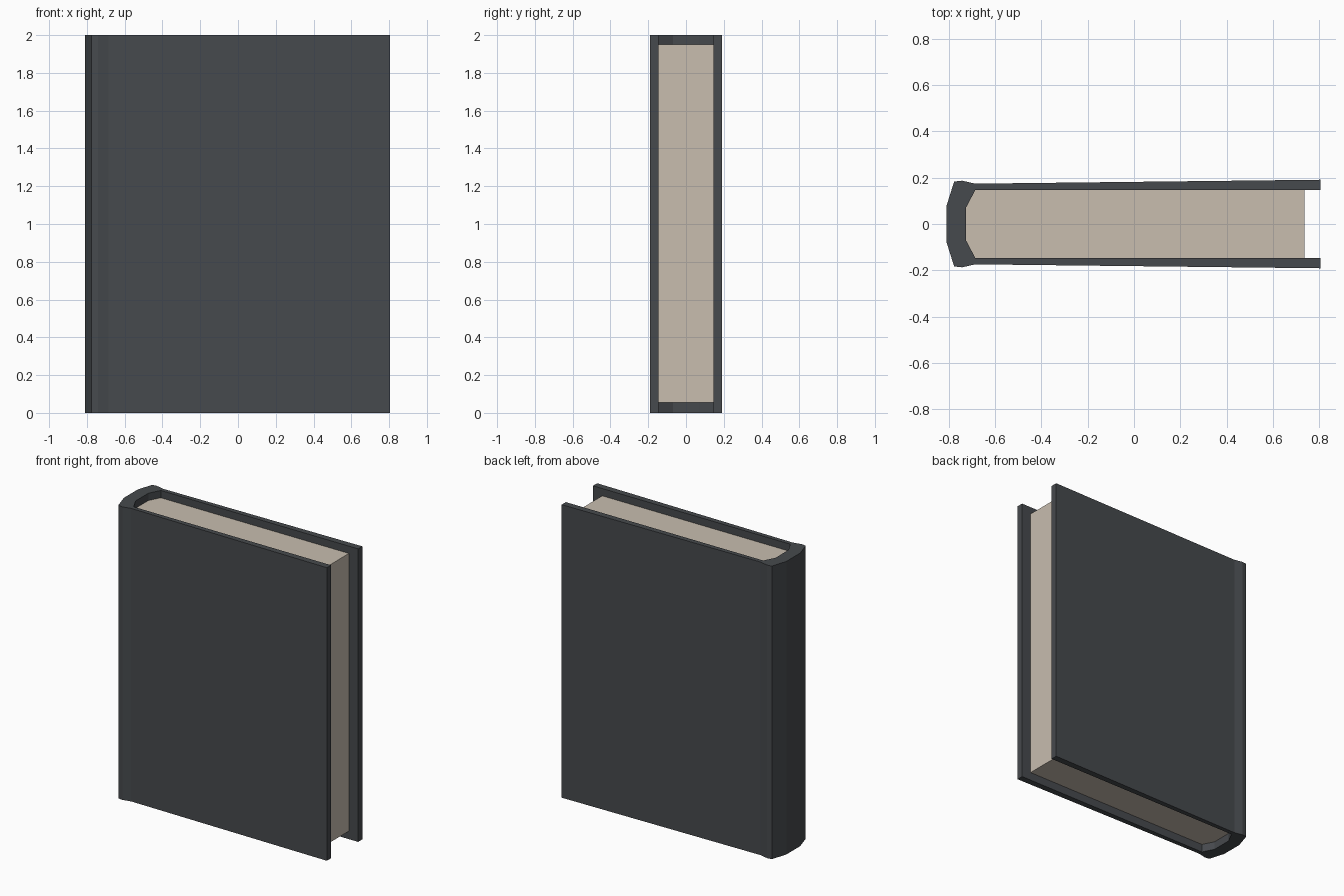
import bpy
import bmesh

if "Cube" in bpy.data.objects:
    bpy.data.objects.remove(bpy.data.objects["Cube"])


def material(name, rgb):
    mat = bpy.data.materials.new(name)
    mat.diffuse_color = (*rgb, 1)
    mat.use_nodes = True
    mat.node_tree.nodes["Principled BSDF"].inputs["Base Color"].default_value = mat.diffuse_color
    return mat


def mirrored(half):
    """Close a half outline across y = 0."""
    return half + [(x, -y) for x, y in reversed(half)]


def prism(name, outline, z0, z1, mat):
    """Extrude an outline in plan straight up from z0 to z1."""
    bm = bmesh.new()
    face = bm.faces.new([bm.verts.new((x, y, z0)) for x, y in outline])
    top = bmesh.ops.extrude_face_region(bm, geom=[face])["geom"]
    bmesh.ops.translate(bm, vec=(0, 0, z1 - z0),
                        verts=[v for v in top if isinstance(v, bmesh.types.BMVert)])
    bmesh.ops.recalc_face_normals(bm, faces=bm.faces)
    mesh = bpy.data.meshes.new(name)
    bm.to_mesh(mesh)
    bm.free()
    mesh.materials.append(mat)
    obj = bpy.data.objects.new(name, mesh)
    bpy.context.collection.objects.link(obj)
    return obj


# Half outlines in plan, y >= 0
outer = [(0.805, 0.191), (-0.685, 0.174), (-0.742, 0.187), (-0.776, 0.183), (-0.81, 0.075)]
inner = [(-0.725, 0.07), (-0.685, 0.146)]

# Cover: two boards joined by a rounded spine
half_inner = [(0.805, 0.146)] + inner[::-1]
cover_outline = mirrored(outer) + [(x, -y) for x, y in half_inner] + half_inner[::-1]
prism("cover", cover_outline, 0, 2, material("dark_cloth", (0.062, 0.068, 0.075)))

# Page block filling the inside of the cover, set back from the edges
pages_outline = mirrored([(0.735, 0.146)] + inner[::-1])
prism("pages", pages_outline, 0.055, 1.95, material("paper", (0.58, 0.51, 0.43)))
